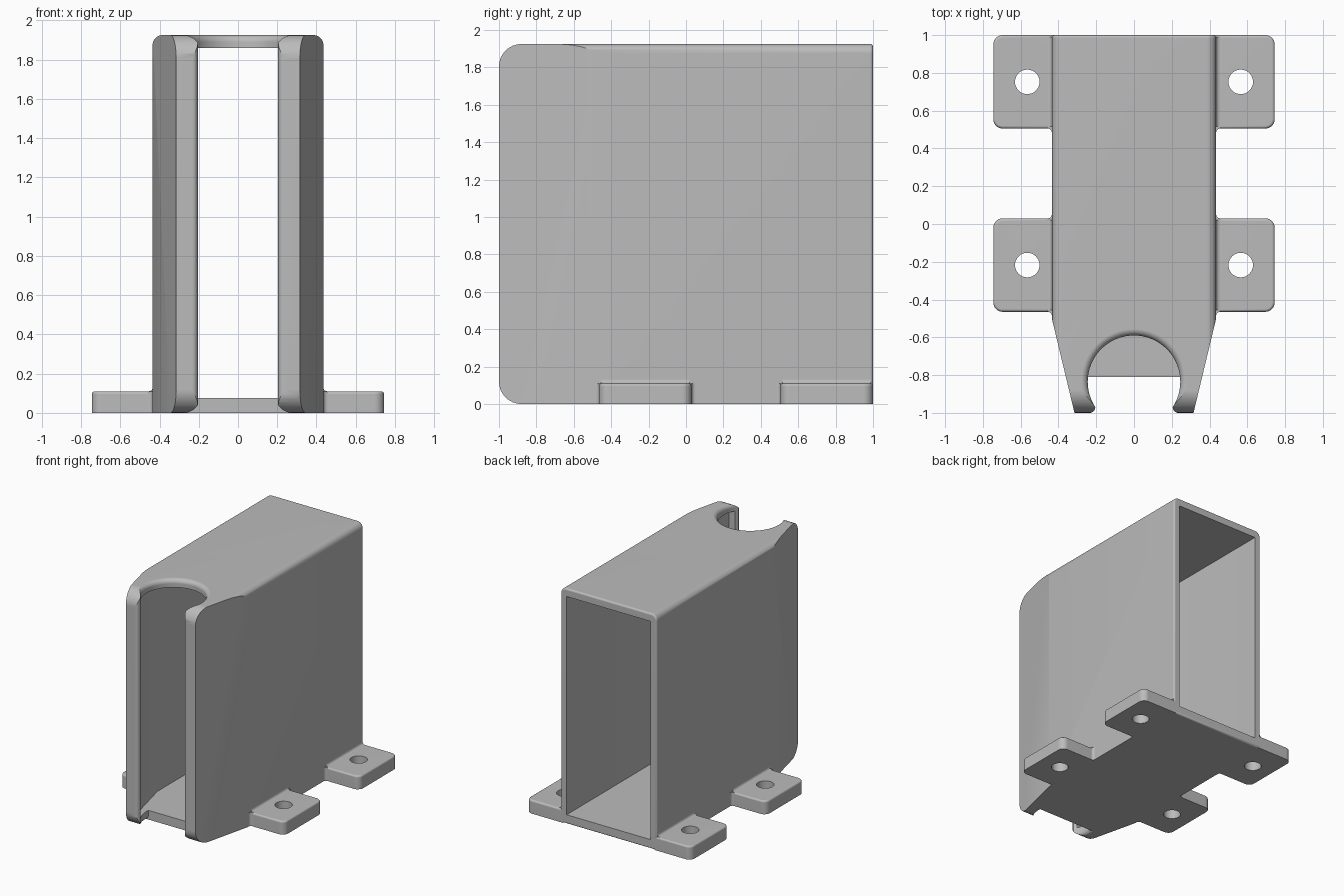
import bpy, bmesh, math
from mathutils import Vector

cube = bpy.data.objects.get("Cube")
if cube:
    bpy.data.objects.remove(cube, do_unlink=True)

grey = bpy.data.materials.new("plain grey")
grey.use_nodes = True
COLOUR = (0.5, 0.5, 0.5, 1)
grey.diffuse_color = COLOUR
grey.node_tree.nodes["Principled BSDF"].inputs["Base Color"].default_value = COLOUR

H, W = 1.925, 0.435        # overall height, half width
NECK, TIP = -0.5, 0.315    # where the taper starts, half width at the front
FLOOR, WALL = 0.075, 0.055
NOTCH_Y, NOTCH_R = -0.835, 0.245
TAB_H = 0.11


def arc(cx, cy, r, a0, a1, n=8):
    steps = [math.radians(a0 + (a1 - a0) * i / n) for i in range(n + 1)]
    return [(cx + r * math.cos(a), cy + r * math.sin(a)) for a in steps]


def mirrored(pts):
    """Close a half outline by mirroring it across the first axis."""
    return pts + [(-u, v) for u, v in reversed(pts) if abs(u) > 1e-5]


def prism(name, pts, axis, lo, hi, bevel=0, rule=None):
    """Extrude a 2D outline along an axis, rounding the edges that match a rule."""
    def place(u, v, w):
        return {"x": (w, u, v), "y": (u, w, v), "z": (u, v, w)}[axis]
    bm = bmesh.new()
    base = bm.faces.new([bm.verts.new(place(u, v, lo)) for u, v in pts])
    ext = bmesh.ops.extrude_face_region(bm, geom=[base])
    shift = Vector(place(0, 0, hi - lo))
    bmesh.ops.translate(bm, vec=shift, verts=[v for v in ext["geom"] if isinstance(v, bmesh.types.BMVert)])
    bmesh.ops.recalc_face_normals(bm, faces=bm.faces)
    if bevel:
        edges = [e for e in bm.edges if all(rule(v.co) for v in e.verts)]
        bmesh.ops.bevel(bm, geom=edges, offset=bevel, segments=4, profile=0.5, affect="EDGES")
    return finish(name, bm)


def lathe(name, pts, y):
    """Spin a radius and height outline about a vertical axis."""
    bm = bmesh.new()
    verts = [bm.verts.new((r, y, z)) for r, z in pts]
    edges = [bm.edges.new(p) for p in zip(verts, verts[1:])]
    bmesh.ops.spin(bm, geom=verts + edges, cent=(0, y, 0), axis=(0, 0, 1),
                   angle=math.tau, steps=64)
    bmesh.ops.remove_doubles(bm, verts=bm.verts, dist=1e-5)
    bmesh.ops.recalc_face_normals(bm, faces=bm.faces)
    return finish(name, bm)


def finish(name, bm):
    mesh = bpy.data.meshes.new(name)
    bm.to_mesh(mesh)
    bm.free()
    mesh.materials.append(grey)
    ob = bpy.data.objects.new(name, mesh)
    bpy.context.collection.objects.link(ob)
    return ob


def activate(ob):
    bpy.ops.object.select_all(action="DESELECT")
    ob.select_set(True)
    bpy.context.view_layer.objects.active = ob


def combine(ob, tool, operation):
    activate(ob)
    mod = ob.modifiers.new("combine", "BOOLEAN")
    mod.operation, mod.object, mod.solver = operation, tool, "EXACT"
    bpy.ops.object.modifier_apply(modifier=mod.name)
    bpy.data.objects.remove(tool, do_unlink=True)


def smooth(ob):
    activate(ob)
    bpy.ops.object.shade_smooth_by_angle(angle=math.radians(30))
    mod = ob.modifiers.new("weighted normals", "WEIGHTED_NORMAL")
    mod.keep_sharp = True


# Housing: rounded box, tapered in plan, with rounded front corners
R = 0.05
housing = prism("housing", mirrored([(W, 0)] + arc(W - R, H - R, R, 0, 90)), "y", -1.1, 1,
                0.015, lambda c: c.y > 0.99)
slope = (W - TIP) / (NECK + 1)
taper = [(0.6, 1.2), (0.6, NECK + 0.165 / slope), (W, NECK), (TIP, -1)]
taper = [(W + 0.1, 1.2), (W + 0.1, NECK + 0.0), (W, NECK), (TIP, -1)]
combine(housing, prism("taper_tool", mirrored(taper), "z", -0.1, 2.1), "INTERSECT")
C = 0.12
side = [(1.2, -0.0)] + arc(-1 + C, C, C, 270, 180) + arc(-1 + C, H - C, C, 180, 90) + [(1.2, H)]
combine(housing, prism("corner_tool", side, "x", -0.7, 0.7), "INTERSECT")

# Hollow interior, open at the back
inner_front = -1 + WALL
inner_tip = TIP + slope * WALL - WALL * 1.03
cavity = [(W - WALL, 1.2), (W - WALL, NECK), (inner_tip, inner_front)]
combine(housing, prism("cavity_tool", mirrored(cavity), "z", FLOOR, H - 0.065), "DIFFERENCE")

# Round notch with flared rims, and a front slot with rounded lips
F = 0.035
rim = ([(0, -0.2), (NOTCH_R + F, -0.2)] + arc(NOTCH_R + F, F, F, 270, 180)
       + arc(NOTCH_R + F, H - F, F, 180, 90) + [(NOTCH_R + F, H + 0.2), (0, H + 0.2)])
combine(housing, lathe("notch_tool", rim, NOTCH_Y), "DIFFERENCE")
slot = [(0.2, -0.93)] + arc(0.235, -0.97, 0.03, 180, 270) + [(0.235, -1.2)]
combine(housing, prism("slot_tool", mirrored(slot), "z", -0.2, H + 0.2), "DIFFERENCE")

# Floor carried forward under the notch
lip = [(0.3, -0.55), (0.3, -0.81)]
combine(housing, prism("floor_tool", mirrored(lip), "z", 0, FLOOR), "UNION")
smooth(housing)

# Mounting tabs with screw holes and small fillets against the walls
OUT, TR, S = 0.745, 0.05, 0.02
for place, y0, y1 in (("front", -0.465, 0.03), ("back", 0.505, 1.0)):
    for label, s in (("left", 1), ("right", -1)):
        def flip(pts):
            return [(s * u, v) for u, v in pts]
        plan = [(W - 0.02, y0)] + arc(OUT - TR, y0 + TR, TR, -90, 0) \
            + arc(OUT - TR, y1 - TR, TR, 0, 90) + [(W - 0.02, y1)]
        tab = prism(f"{place}_{label}_tab", flip(plan), "z", 0, TAB_H, 0.015,
                    lambda c: c.z > TAB_H - 0.01 and abs(c.x) > W - 0.03)
        hole = [(s * 0.565 + u, (y0 + y1) / 2 + v) for u, v in arc(0, 0, 0.065, 0, 360, 32)[:-1]]
        combine(tab, prism("hole_tool", hole, "z", -0.1, 0.3), "DIFFERENCE")
        smooth(tab)
        top = [(W - 0.01, TAB_H - 0.01)] + [(W + S, TAB_H - 0.01)] \
            + arc(W + S, TAB_H + S, S, 270, 180, 5) + [(W - 0.01, TAB_H + S)]
        smooth(prism(f"{place}_{label}_top_fillet", flip(top), "y", y0 + 0.01, y1 - 0.01))
        for end, y, d in (("front", y0, -1), ("rear", y1, 1)):
            if y > 0.9:
                continue
            corner = [(W - 0.01, y - d * 0.01), (W + S, y - d * 0.01)] \
                + arc(W + S, y + d * S, S, -d * -270, -d * -180, 5) + [(W - 0.01, y + d * S)]
            smooth(prism(f"{place}_{label}_{end}_fillet", flip(corner), "z", 0, TAB_H))
